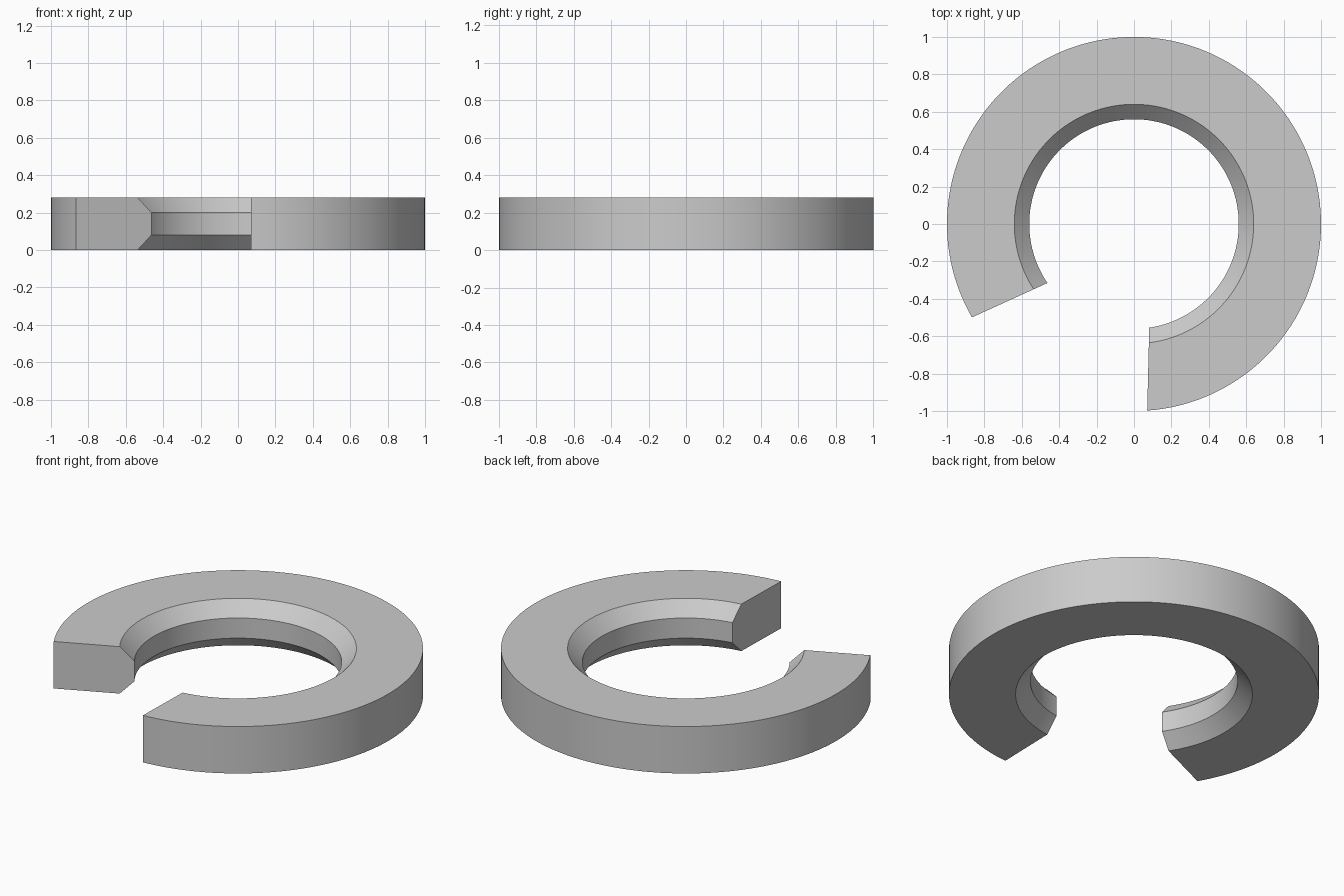
import bpy
import bmesh
from math import asin, cos, radians, sin

cube = bpy.data.objects.get("Cube")
if cube:
    bpy.data.objects.remove(cube, do_unlink=True)

# Ring dimensions
OUTER, INNER, HEIGHT, CHAMFER = 1.0, 0.56, 0.28, 0.08
START, END = radians(-91.4), radians(204.5)   # directions of the two gap faces
OFFSET = 0.095                                # distance of gap faces from the axis
STEPS = 128

# Light grey material
grey = bpy.data.materials.new("light_grey")
grey.use_nodes = True
colour = (0.6, 0.6, 0.6, 1.0)
grey.diffuse_color = colour
grey.node_tree.nodes["Principled BSDF"].inputs["Base Color"].default_value = colour

# Cross-section as radius and height, with a chamfered bore
profile = [
    (OUTER, 0), (OUTER, HEIGHT),
    (INNER + CHAMFER, HEIGHT), (INNER, HEIGHT - CHAMFER),
    (INNER, CHAMFER), (INNER + CHAMFER, 0),
]


def section(bm, t):
    """One cross-section; its angles follow the flat gap faces."""
    verts = []
    for r, z in profile:
        a = START + (END - START) * t + asin(OFFSET / r)
        verts.append(bm.verts.new((r * cos(a), r * sin(a), z)))
    return verts


# Sweep the section around the axis and close both gap faces
bm = bmesh.new()
rings = [section(bm, i / STEPS) for i in range(STEPS + 1)]
count = len(profile)
for a, b in zip(rings, rings[1:]):
    for i in range(count):
        j = (i + 1) % count
        bm.faces.new((a[i], b[i], b[j], a[j]))
bm.faces.new(rings[0])
bm.faces.new(rings[-1][::-1])
bmesh.ops.recalc_face_normals(bm, faces=bm.faces[:])

mesh = bpy.data.meshes.new("open_ring")
bm.to_mesh(mesh)
bm.free()
mesh.materials.append(grey)
ring = bpy.data.objects.new("open_ring", mesh)
bpy.context.collection.objects.link(ring)

# Smooth round walls, sharp chamfer and gap edges
bpy.ops.object.select_all(action="DESELECT")
ring.select_set(True)
bpy.context.view_layer.objects.active = ring
bpy.ops.object.shade_smooth_by_angle(angle=radians(30))
